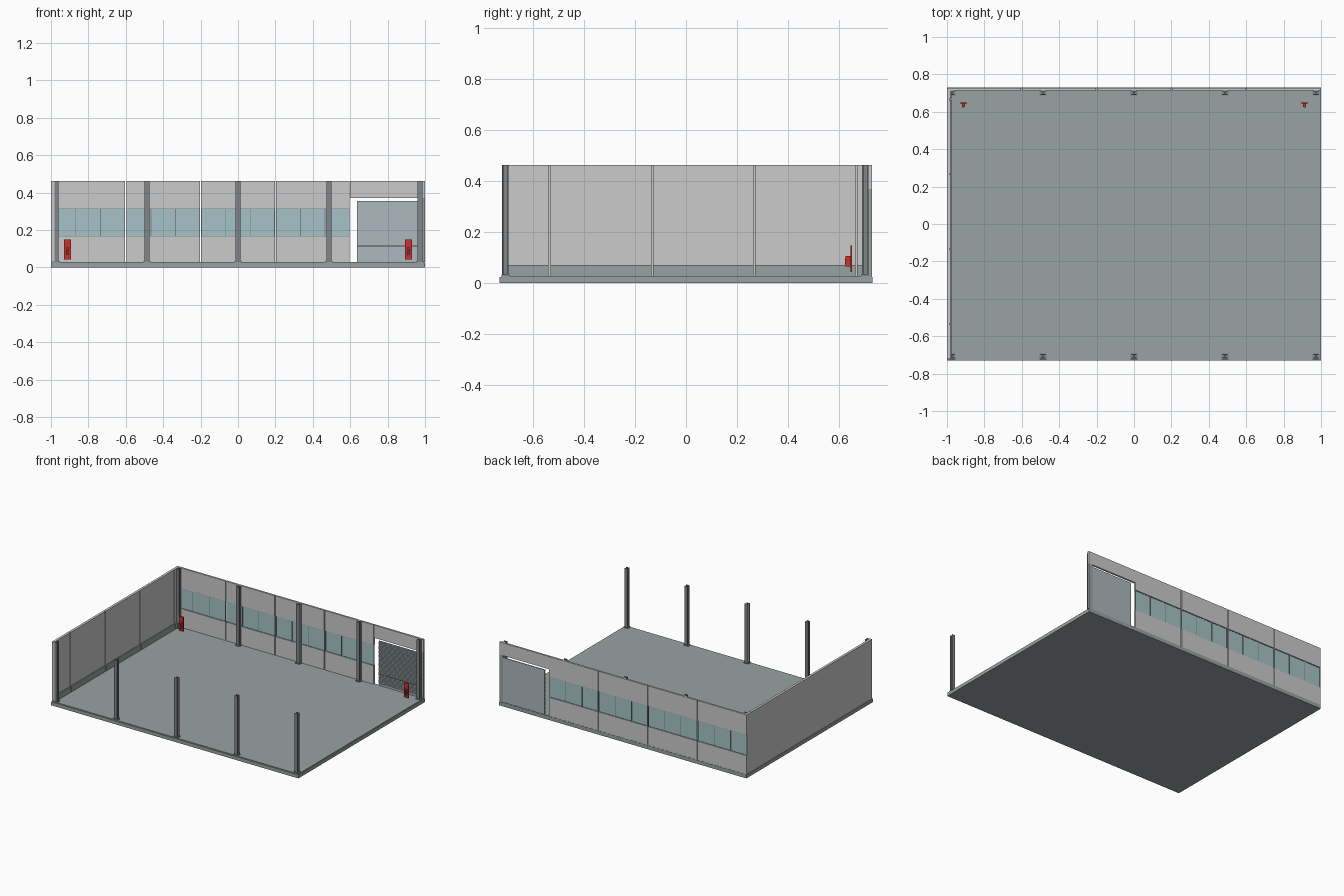
import bpy, bmesh

if "Cube" in bpy.data.objects:
    bpy.data.objects.remove(bpy.data.objects["Cube"])

def material(name, color):
    m = bpy.data.materials.new(name)
    m.diffuse_color = color
    m.use_nodes = True
    m.node_tree.nodes["Principled BSDF"].inputs["Base Color"].default_value = m.diffuse_color
    return m

FLOOR = material("concrete", (0.32, 0.37, 0.36, 1))
WALL = material("wall_grey", (0.58, 0.59, 0.58, 1))
STEEL = material("steel", (0.22, 0.24, 0.25, 1))
GLASS = material("glass", (0.38, 0.55, 0.57, 1))
DOOR = material("shutter", (0.42, 0.48, 0.51, 1))
RED = material("red", (0.6, 0.03, 0.03, 1))
DARK = material("dark", (0.06, 0.06, 0.06, 1))

def boxes(name, items, mat):
    """One object from boxes given as (x0, x1, y0, y1, z0, z1)."""
    bm = bmesh.new()
    for x0, x1, y0, y1, z0, z1 in items:
        r = bmesh.ops.create_cube(bm, size=1)
        for v in r["verts"]:
            v.co = ((x0 + x1) / 2 + v.co.x * (x1 - x0),
                    (y0 + y1) / 2 + v.co.y * (y1 - y0),
                    (z0 + z1) / 2 + v.co.z * (z1 - z0))
    me = bpy.data.meshes.new(name)
    bm.to_mesh(me)
    bm.free()
    me.materials.append(mat)
    ob = bpy.data.objects.new(name, me)
    bpy.context.collection.objects.link(ob)
    return ob

F, TOP = 0.029, 0.463           # floor level and wall top
SILL, HEAD = 0.165, 0.315       # window band
Y0, Y1 = 0.714, 0.728           # back wall thickness
G = 0.003                       # half joint gap

# Floor slab with a slightly stepped rim
boxes("floor_slab", [(-1, 1, -0.73, 0.73, 0, 0.025)], FLOOR)
boxes("floor_screed", [(-0.995, 0.995, -0.724, 0.729, 0.025, F)], FLOOR)

# Back wall: four bays with panels below and above a window band
seams = [-1.0, -0.6, -0.2, 0.2, 0.6]
for i in range(4):
    a = seams[i] + (G if i else 0)
    b = seams[i + 1] - G
    boxes(f"back_panel_{i+1}", [(a, b, Y0, Y1, F, SILL), (a, b, Y0, Y1, HEAD, TOP)], WALL)
    boxes(f"window_glass_{i+1}", [(a, b, 0.719, 0.723, SILL, HEAD)], GLASS)
    w = (b - a) / 3
    t = 0.002
    bars = [(x - t, x + t, 0.717, 0.725, SILL, HEAD)
            for x in (a + t, a + w, a + 2 * w, b - t)]
    bars += [(a, b, 0.717, 0.725, SILL, SILL + 0.003),
             (a, b, 0.717, 0.725, HEAD - 0.003, HEAD)]
    boxes(f"window_frame_{i+1}", bars, STEEL)

# Door bay: lintel, side post and roller shutter
boxes("door_lintel", [(0.6, 1, Y0, Y1, 0.37, TOP)], WALL)
boxes("door_post", [(0.972, 1, Y0, 0.729, F, 0.37)], FLOOR)
boxes("door_sheet", [(0.635, 0.972, 0.720, 0.726, F, 0.355)], DOOR)
n = 38
step = (0.355 - 0.04) / n
boxes("shutter_slats", [(0.637, 0.96, 0.716, 0.7205, 0.04 + k * step,
                         0.04 + (k + 0.7) * step) for k in range(n)], DOOR)
boxes("shutter_rail", [(0.637, 0.96, 0.7145, 0.7205, 0.112, 0.117)], DARK)

# Left wall: outer skin, inner panels between grooves, low kerb
YL0, YL1 = -0.722, Y0
boxes("left_wall_skin", [(-0.999, -0.987, YL0, YL1, F, TOP)], WALL)
ys = [YL0, -0.535, -0.133, 0.267, 0.667, YL1]
spans = [(a + (G if i else 0), b - (G if i < 4 else 0))
         for i, (a, b) in enumerate(zip(ys, ys[1:]))]
boxes("left_wall_panels", [(-0.987, -0.981, a, b, F, TOP) for a, b in spans], WALL)
boxes("left_kerb", [(-0.981, -0.974, max(a, -0.697), min(b, 0.69), F, 0.071)
                    for a, b in spans], FLOOR)

# Steel H columns with base plates along front and back
w, t, d = 0.0125, 0.0025, 0.012
for side, cy in (("front", -0.708), ("back", 0.702)):
    for i, cx in enumerate((-0.973, -0.487, 0, 0.487, 0.973)):
        boxes(f"{side}_column_{i+1}", [
            (cx - w, cx + w, cy - d, cy - d + 2 * t, F, TOP),
            (cx - w, cx + w, cy + d - 2 * t, cy + d, F, TOP),
            (cx - t, cx + t, cy - d, cy + d, F, TOP)], STEEL)
        boxes(f"{side}_base_plate_{i+1}",
              [(cx - 0.018, cx + 0.018, cy - 0.016, cy + 0.016, F, F + 0.005)], STEEL)

# Red fire-safety boards with a small box on the front
for side, cx in (("left", -0.912), ("right", 0.912)):
    boxes(f"{side}_safety_board", [(cx - 0.018, cx + 0.018, 0.644, 0.650, 0.043, 0.148)], RED)
    boxes(f"{side}_safety_box", [(cx - 0.008, cx + 0.008, 0.626, 0.644, 0.066, 0.106)], RED)
    boxes(f"{side}_safety_handle", [(cx - 0.004, cx + 0.004, 0.624, 0.626, 0.074, 0.098)], DARK)
